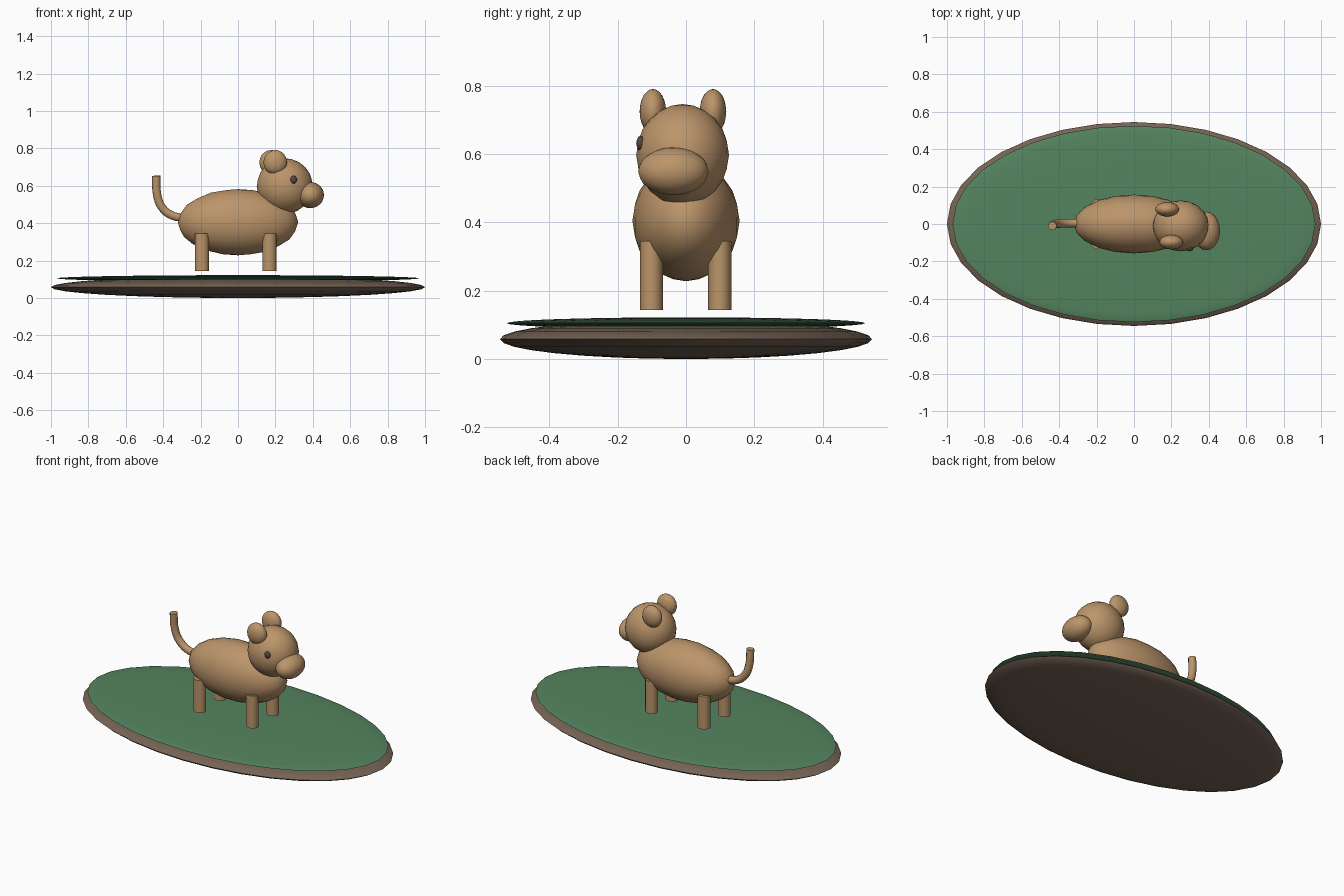
import bpy, math
from mathutils import Vector

if "Cube" in bpy.data.objects:
    bpy.data.objects.remove(bpy.data.objects["Cube"])


def material(name, rgb):
    m = bpy.data.materials.new(name)
    m.diffuse_color = (*rgb, 1)
    m.use_nodes = True
    m.node_tree.nodes["Principled BSDF"].inputs["Base Color"].default_value = m.diffuse_color
    return m


TAN = material("tan fur", (0.50, 0.30, 0.145))
GREEN = material("grass green", (0.09, 0.23, 0.115))
BROWN = material("earth brown", (0.18, 0.125, 0.09))
DARK = material("dark eye", (0.09, 0.06, 0.045))


def finish(name, mat, angle=60):
    ob = bpy.context.object
    ob.name = name
    ob.data.materials.append(mat)
    bpy.ops.object.transform_apply(location=False, rotation=True, scale=True)
    bpy.ops.object.shade_smooth_by_angle(angle=math.radians(angle))
    return ob


def disc(name, mat, loc, radii):
    bpy.ops.mesh.primitive_uv_sphere_add(segments=32, ring_count=16, radius=1, location=loc)
    bpy.context.object.scale = radii
    return finish(name, mat)


def blob(name, mat, loc, radii, sub=3):
    bpy.ops.mesh.primitive_ico_sphere_add(subdivisions=sub, radius=1, location=loc)
    bpy.context.object.scale = radii
    return finish(name, mat)


# Oval base: flattened earth and grass layers
disc("earth_base", BROWN, (0, 0, 0.058), (1.0, 0.545, 0.058))
disc("grass_top", GREEN, (0, 0, 0.105), (0.97, 0.525, 0.017))

# Body and head
blob("body", TAN, (0, 0, 0.405), (0.322, 0.157, 0.177))
blob("head", TAN, (0.25, -0.010, 0.598), (0.150, 0.136, 0.149))
blob("snout", TAN, (0.387, -0.037, 0.55), (0.073, 0.103, 0.070))

# Ears
blob("ear_right", TAN, (0.199, -0.097, 0.725), (0.063, 0.039, 0.066))
blob("ear_left", TAN, (0.177, 0.079, 0.725), (0.063, 0.039, 0.066))

# Eye
blob("eye", DARK, (0.297, -0.133, 0.632), (0.019, 0.013, 0.022), 2)

# Legs
for xname, x in (("back", -0.193), ("front", 0.168)):
    for yname, y in (("right", -0.101), ("left", 0.099)):
        bpy.ops.mesh.primitive_cylinder_add(vertices=16, radius=0.036, depth=0.202,
                                            location=(x, y, 0.244))
        bpy.context.object.scale = (1.04, 0.94, 1)
        finish(f"{xname}_{yname}_leg", TAN, 40)

# Curled tail swept along a curve
path = [(-0.27, 0.005, 0.428), (-0.35, 0.004, 0.440), (-0.407, 0.002, 0.485),
        (-0.432, -0.004, 0.55), (-0.437, -0.010, 0.653)]
curve = bpy.data.curves.new("tail", 'CURVE')
curve.dimensions = '3D'
curve.bevel_depth = 0.023
curve.bevel_resolution = 3
curve.use_fill_caps = True
spline = curve.splines.new('BEZIER')
spline.resolution_u = 4
spline.bezier_points.add(len(path) - 1)
for bp, co in zip(spline.bezier_points, path):
    bp.co = Vector(co)
    bp.handle_left_type = bp.handle_right_type = 'AUTO'
tail = bpy.data.objects.new("tail", curve)
bpy.context.collection.objects.link(tail)
bpy.ops.object.select_all(action='DESELECT')
tail.select_set(True)
bpy.context.view_layer.objects.active = tail
bpy.ops.object.convert(target='MESH')
finish("tail", TAN, 40)
